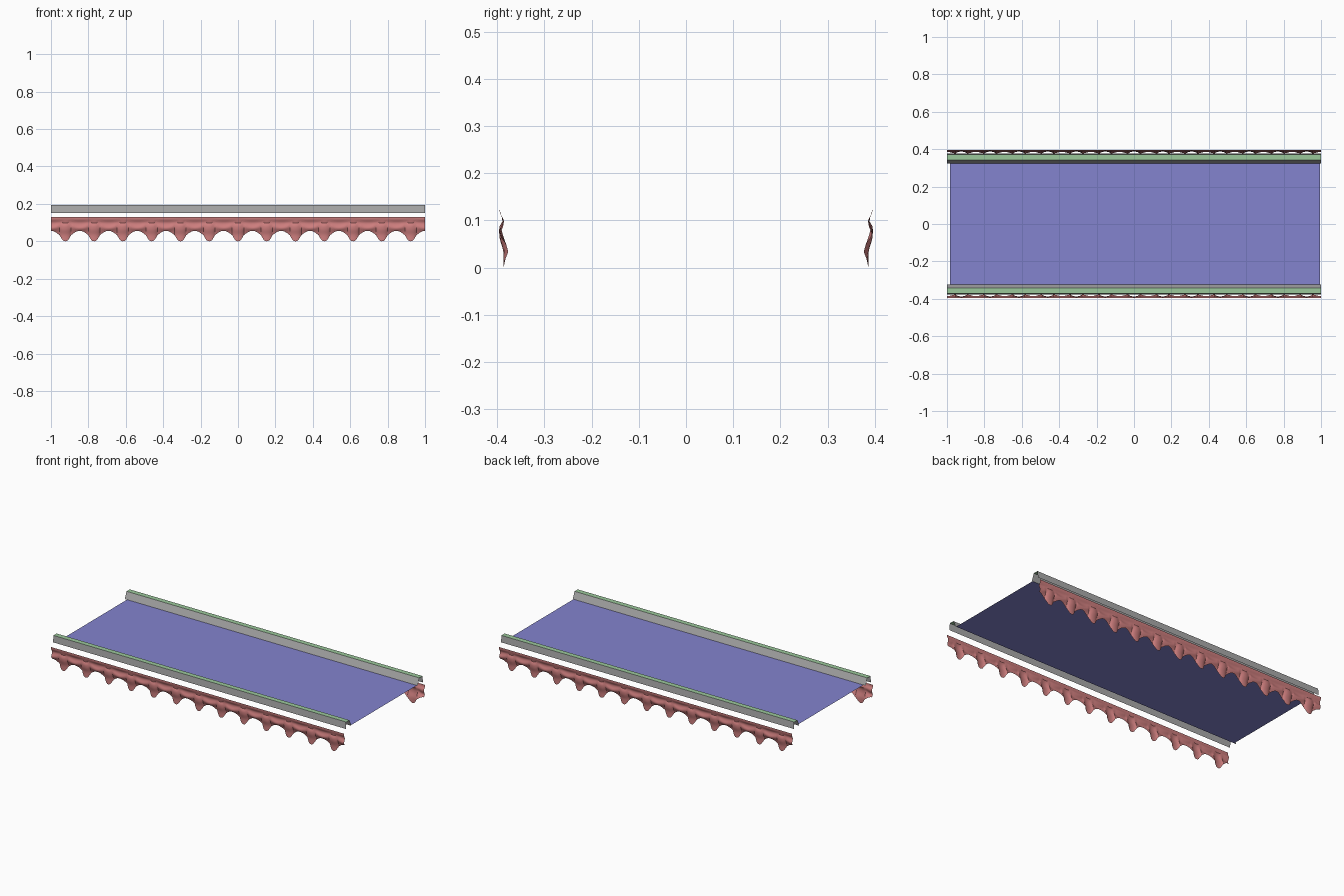
import bpy
import math

cube = bpy.data.objects.get("Cube")
if cube:
    bpy.data.objects.remove(cube, do_unlink=True)


def material(name, rgb):
    m = bpy.data.materials.new(name)
    m.use_nodes = True
    m.diffuse_color = (*rgb, 1)
    m.node_tree.nodes["Principled BSDF"].inputs["Base Color"].default_value = (*rgb, 1)
    return m


GREY = material("stone grey", (0.40, 0.40, 0.40))
GREEN = material("pale green", (0.33, 0.58, 0.33))
BLUE = material("soft blue", (0.23, 0.23, 0.62))
ROSE = material("rose pink", (0.62, 0.21, 0.21))


def sheet(name, rows, mats, turn=False, rule=None):
    """Skin a list of equal rows of points, ordered bottom to top."""
    s = -1 if turn else 1
    n = len(rows[0])
    verts = [(s * x, s * y, z) for row in rows for x, y, z in row]
    faces = [(r * n + c, r * n + c + 1, (r + 1) * n + c + 1, (r + 1) * n + c)
             for r in range(len(rows) - 1) for c in range(n - 1)]
    me = bpy.data.meshes.new(name)
    me.from_pydata(verts, [], faces)
    for m in mats:
        me.materials.append(m)
    if rule:
        for p in me.polygons:
            p.material_index = rule(p)
    ob = bpy.data.objects.new(name, me)
    bpy.context.scene.collection.objects.link(ob)
    return ob


def smoothstep(a, b, t):
    t = min(max((t - a) / (b - a), 0), 1)
    return t * t * (3 - 2 * t)


# Scalloped valance: repeating tassels joined by arched swags
REPEATS, STEPS, LEVELS, TOP = 13, 20, 12, 0.13
TIP = 0.36


def lower_edge(u):
    if u < TIP:
        return 0.03 * (u / TIP) ** 2.5
    return 0.03 + 0.026 * math.sin(math.pi / 2 * (u - TIP) / (1 - TIP))


def depth(u, z):
    base = 0.377 + 0.009 * smoothstep(0.03, 0.07, z)
    tassel = 0.010 * math.sqrt(max(0, 1 - (u / TIP) ** 2)) * (1 - smoothstep(0.085, 0.105, z))
    ridge = 0.07 + 0.035 * (1 - u) ** 2
    swag = 0.008 * math.exp(-((z - ridge) / 0.014) ** 2) * smoothstep(0.25, 0.5, u)
    fold = base + max(tassel, swag)
    band = smoothstep(0.098, 0.12, z)
    return fold * (1 - band) + 0.395 * band


def valance_rows():
    rows = []
    count = REPEATS * STEPS
    for level in range(LEVELS + 1):
        row = []
        for i in range(count + 1):
            u = abs(2 * ((i / STEPS) % 1) - 1)
            low = lower_edge(u)
            z = low + (TOP - low) * level / LEVELS
            row.append((2 * i / count - 1, -depth(u, z), z))
        rows.append(row)
    return rows


# Curb: outer face, flat green top and sloping inner face
CURB = [(-0.376, 0.152), (-0.372, 0.193), (-0.341, 0.193), (-0.324, 0.152)]
curb_rows = [[(-1, y, z), (1, y, z)] for y, z in CURB]

for side, turn in (("front", False), ("back", True)):
    sheet(side + "_curb", curb_rows, [GREY, GREEN], turn,
          lambda p: 1 if p.normal.z > 0.9 else 0)
    valance = sheet(side + "_valance", valance_rows(), [ROSE], turn)
    bpy.ops.object.select_all(action="DESELECT")
    valance.select_set(True)
    bpy.context.view_layer.objects.active = valance
    bpy.ops.object.shade_smooth_by_angle(angle=math.radians(35))

# Flat panel between the curbs
sheet("panel", [[(-0.985, y, 0.152), (0.995, y, 0.152)] for y in (-0.324, 0.324)], [BLUE])
